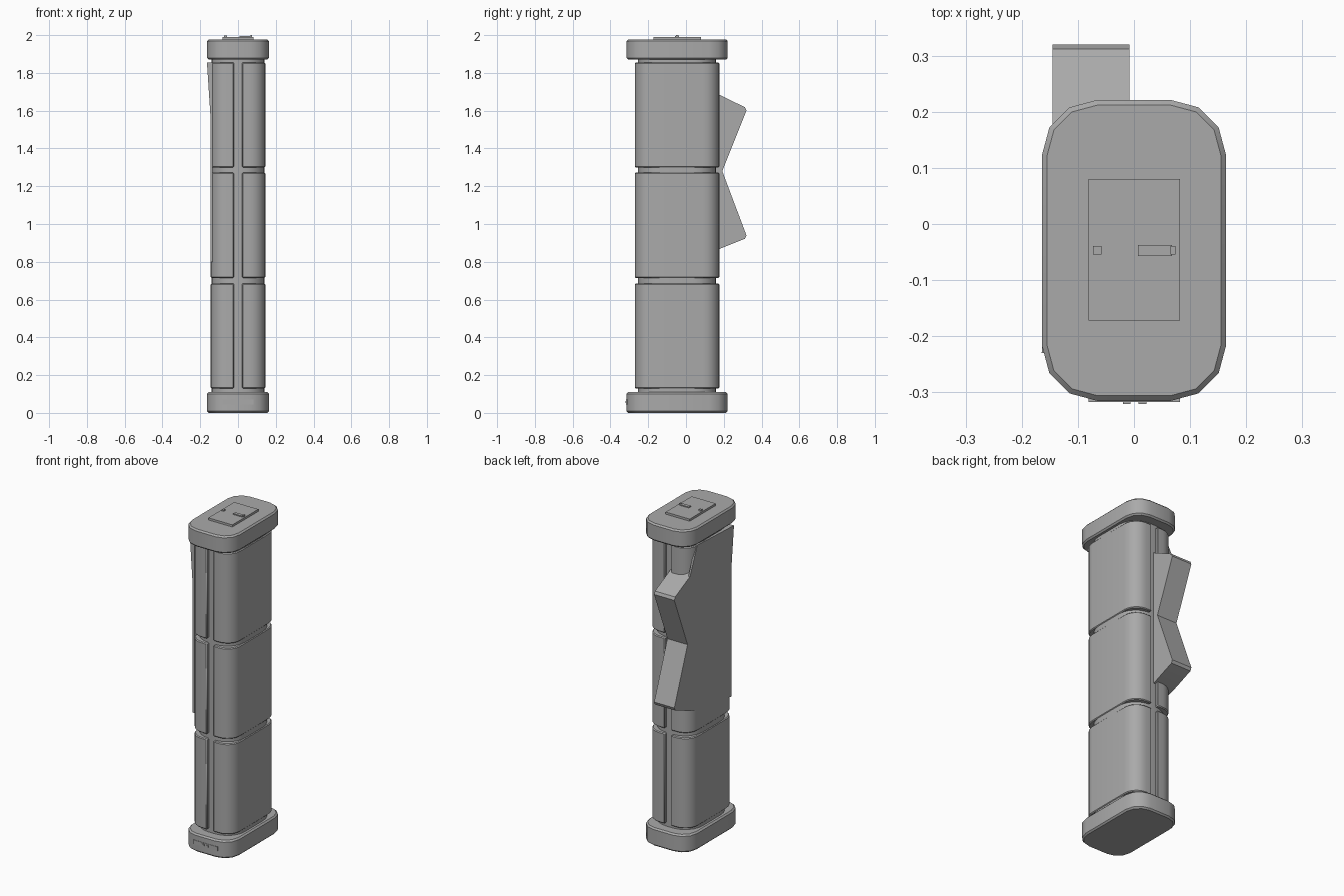
import bpy, bmesh, math

old = bpy.data.objects.get("Cube")
if old:
    bpy.data.objects.remove(old, do_unlink=True)

grey = bpy.data.materials.new("plain grey")
grey.use_nodes = True
grey.diffuse_color = (0.4, 0.4, 0.4, 1)
grey.node_tree.nodes["Principled BSDF"].inputs["Base Color"].default_value = (0.4, 0.4, 0.4, 1)

MID_Y = -0.047


def finish(name, bm, bevel=0.0):
    bmesh.ops.recalc_face_normals(bm, faces=bm.faces)
    mesh = bpy.data.meshes.new(name)
    bm.to_mesh(mesh)
    bm.free()
    mesh.materials.append(grey)
    ob = bpy.data.objects.new(name, mesh)
    bpy.context.collection.objects.link(ob)
    bpy.ops.object.select_all(action="DESELECT")
    ob.select_set(True)
    bpy.context.view_layer.objects.active = ob
    if bevel:
        mod = ob.modifiers.new("soft edge", "BEVEL")
        mod.width = bevel
        mod.segments = 1
        mod.limit_method = "ANGLE"
        mod.angle_limit = math.radians(50)
    bpy.ops.object.shade_smooth_by_angle(angle=math.radians(35))
    return ob


def extrude(name, points, offset, bevel=0.0):
    """Close a 3D outline and extrude it by an offset."""
    bm = bmesh.new()
    face = bm.faces.new([bm.verts.new(p) for p in points])
    new = bmesh.ops.extrude_face_region(bm, geom=[face])["geom"]
    bmesh.ops.translate(bm, vec=offset, verts=[v for v in new if isinstance(v, bmesh.types.BMVert)])
    return finish(name, bm, bevel)


def box(name, x, y, z, bevel=0.0):
    pts = [(x[0], y[0], z[0]), (x[1], y[0], z[0]), (x[1], y[1], z[0]), (x[0], y[1], z[0])]
    return extrude(name, pts, (0, 0, z[1] - z[0]), bevel)


def rounded(half_x, half_y, radius, steps, z):
    """Outline of a rounded rectangle, counterclockwise from the +x side."""
    pts = []
    for quarter, (sx, sy) in enumerate([(1, 1), (-1, 1), (-1, -1), (1, -1)]):
        for i in range(steps + 1):
            a = math.pi / 2 * (quarter + i / steps)
            pts.append((sx * (half_x - radius) + radius * math.cos(a),
                        MID_Y + sy * (half_y - radius) + radius * math.sin(a), z))
    return pts


# End caps and the inner core
extrude("bottom_cap", rounded(0.164, 0.268, 0.098, 3, 0), (0, 0, 0.11), 0.009)
extrude("top_cap", rounded(0.164, 0.268, 0.098, 3, 1.87), (0, 0, 0.107), 0.009)
extrude("core", rounded(0.141, 0.206, 0.118, 6, 0.1), (0, 0, 1.78))

# Outer shells: three tiers, split by a vertical groove
GAP = 0.021
for tier, (low, high) in {"lower": (0.13, 0.685), "middle": (0.715, 1.272), "upper": (1.3, 1.855)}.items():
    outline = rounded(0.145, 0.224, 0.085, 6, low)
    for side, sign in (("left", 1), ("right", -1)):
        half = [p for p in outline if p[0] * sign > GAP]
        ys = [p[1] for p in half]
        # The outline starts on the +x side, so order by angle around the half's middle
        half += [(sign * GAP, min(ys), low), (sign * GAP, max(ys), low)]
        half.sort(key=lambda p: math.atan2(p[1] - MID_Y, p[0] - sign * 0.08))
        extrude(f"{tier}_{side}_shell", half, (0, 0, high - low), 0.005)

# Double-pronged grip on the back
grip = [(0.05, 1.75), (0.165, 1.69), (0.312, 1.618), (0.32, 1.6), (0.192, 1.28),
        (0.32, 0.94), (0.312, 0.922), (0.17, 0.865), (0.05, 0.83)]
extrude("back_grip", [(-0.145, y, z) for y, z in grip], (0.137, 0, 0))

# Flat side panel, flared outward at its upper front corner
bm = bmesh.new()
panel = [(0.17, 0.865), (0.17, 1.69), (0.1, 1.855), (-0.23, 1.855), (-0.23, 1.58), (-0.23, 0.8)]
outer = [bm.verts.new((-0.1645 if i == 3 else -0.1465, y, z)) for i, (y, z) in enumerate(panel)]
inner = [bm.verts.new((-0.135, y, z)) for y, z in panel]
for i in range(len(panel)):
    j = (i + 1) % len(panel)
    bm.faces.new((outer[i], outer[j], inner[j], inner[i]))
bm.faces.new((outer[2], outer[3], outer[4]))
bm.faces.new((outer[0], outer[1], outer[2], outer[4], outer[5]))
bm.faces.new(inner[::-1])
finish("side_panel", bm)

# Top plate with a latch and stud
box("top_plate", (-0.081, 0.082), (-0.172, 0.08), (1.97, 1.99))
box("latch_stud", (-0.073, -0.058), (-0.054, -0.039), (1.98, 1.998))
box("latch_bar", (0.007, 0.068), (-0.057, -0.037), (1.98, 1.996))
box("latch_tip", (0.065, 0.074), (-0.054, -0.039), (1.98, 2.0))

# Small fittings on the front of the bottom cap
box("front_plate", (-0.081, 0.082), (-0.317, -0.3), (0.045, 0.07))
for name, x in (("right", -0.013), ("left", 0.015)):
    box(f"front_{name}_pin", (x - 0.007, x + 0.007), (-0.321, -0.3), (0.053, 0.063))
